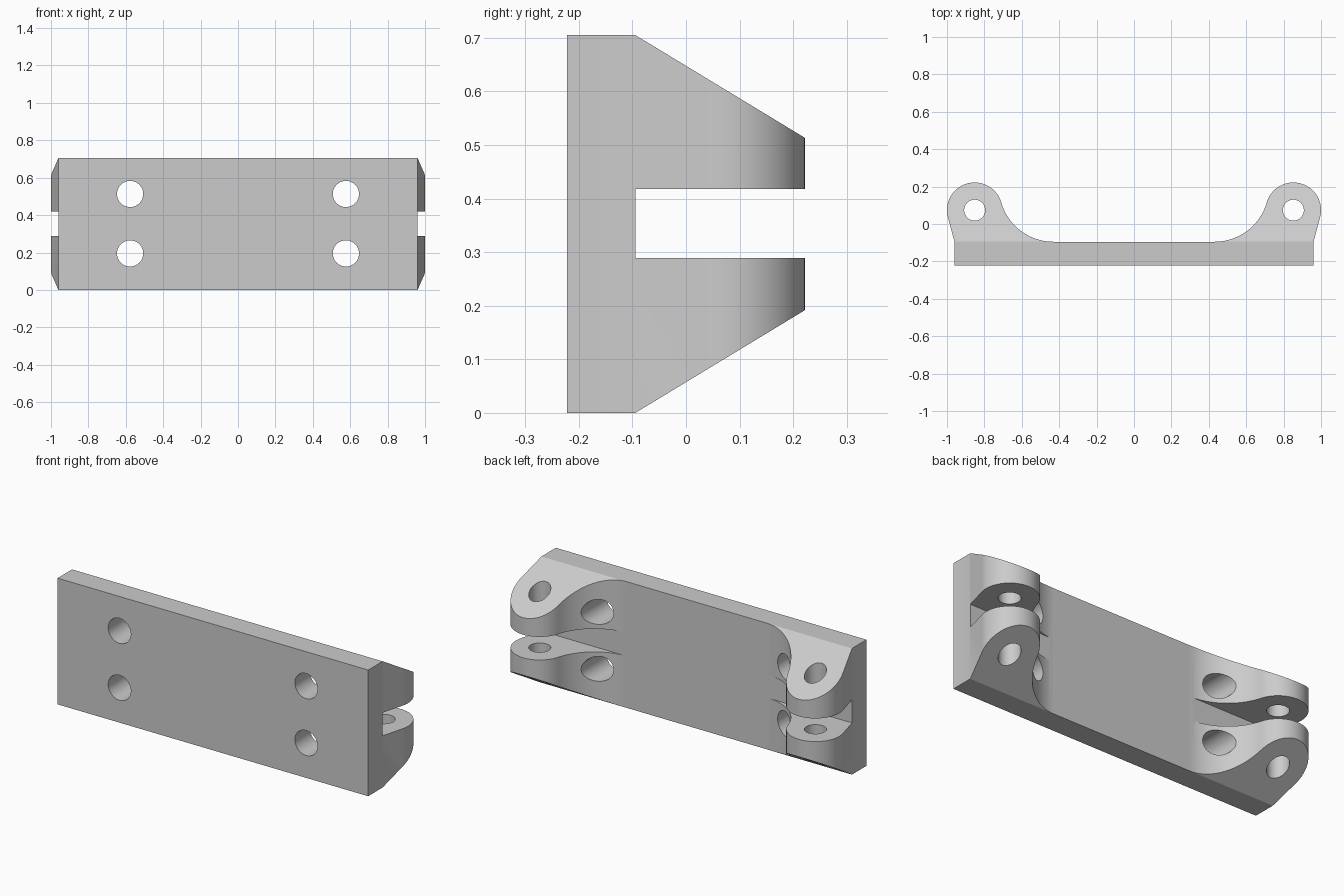
import bpy
import bmesh
from math import atan2, acos, hypot, cos, sin, pi
from mathutils import Matrix, Vector

if "Cube" in bpy.data.objects:
    bpy.data.objects.remove(bpy.data.objects["Cube"], do_unlink=True)

HEIGHT, HALF = 0.705, 0.96
FRONT, BACK = -0.222, -0.095
LUG_X, LUG_Y, LUG_R = 0.852, 0.074, 0.148
FILLET_X = 0.43

grey = bpy.data.materials.new("plain grey")
grey.use_nodes = True
grey.diffuse_color = (0.6, 0.6, 0.6, 1)
grey.node_tree.nodes["Principled BSDF"].inputs["Base Color"].default_value = grey.diffuse_color


def prism(name, points, offset):
    """Extrude a closed 3D outline along an offset."""
    bm = bmesh.new()
    face = bm.faces.new([bm.verts.new(p) for p in points])
    side = bmesh.ops.extrude_face_region(bm, geom=[face])["geom"]
    bmesh.ops.translate(bm, vec=Vector(offset),
                        verts=[v for v in side if isinstance(v, bmesh.types.BMVert)])
    bmesh.ops.recalc_face_normals(bm, faces=bm.faces)
    mesh = bpy.data.meshes.new(name)
    bm.to_mesh(mesh)
    bm.free()
    mesh.materials.append(grey)
    obj = bpy.data.objects.new(name, mesh)
    bpy.context.collection.objects.link(obj)
    return obj


def arc(cx, cy, r, start, end, steps):
    angles = [start + (end - start) * i / steps for i in range(steps + 1)]
    return [(cx + r * cos(a), cy + r * sin(a)) for a in angles]


def cut(target, cutter):
    cutter.hide_render = True
    mod = target.modifiers.new("cut", "BOOLEAN")
    mod.operation, mod.solver, mod.object = "DIFFERENCE", "EXACT", cutter
    bpy.context.view_layer.objects.active = target
    bpy.ops.object.modifier_apply(modifier=mod.name)
    bpy.data.objects.remove(cutter, do_unlink=True)


def drill(target, centre, radius, depth, along_y=False):
    ring = arc(0, 0, radius, 0, 2 * pi, 48)[:-1]
    turn = Matrix.Rotation(pi / 2 if along_y else 0, 3, "X")
    points = [Vector(centre) + turn @ Vector((x, y, -depth / 2)) for x, y in ring]
    cut(target, prism("hole_cutter", points, turn @ Vector((0, 0, depth))))


# Plan outline of one half: plate corner, rounded lug, tangent fillet
dx, rise = LUG_X - FILLET_X, LUG_Y - BACK
fillet_r = (dx**2 + rise**2 - LUG_R**2) / (2 * (rise + LUG_R))
lean = atan2(BACK + fillet_r - LUG_Y, dx)
ex, ey = HALF - LUG_X, BACK - LUG_Y
tangent = atan2(ey, ex) + acos(LUG_R / hypot(ex, ey))
half = [(HALF, FRONT), (HALF, BACK)]
half += arc(LUG_X, LUG_Y, LUG_R, tangent, pi - lean, 40)
half += arc(FILLET_X, BACK + fillet_r, fillet_r, -lean, -pi / 2, 24)[1:]
outline = half + [(-x, y) for x, y in reversed(half)]
bracket = prism("hinge_bracket", [(x, y, 0) for x, y in outline], (0, 0, HEIGHT))

# Sloped upper and lower faces of the lugs
edge, far = BACK + 0.0005, 0.3
drop = (far - edge) * 0.606
wedge = [(edge, HEIGHT), (far, HEIGHT - drop), (far, 0.9), (edge, 0.9)]
for flip in (False, True):
    points = [(-1.2, y, HEIGHT - z if flip else z) for y, z in wedge]
    cut(bracket, prism("slope_cutter", points, (2.4, 0, 0)))

for side in (-1, 1):
    # Slot between the upper and lower lugs
    slot = [(side * x, y, 0.289) for x, y in
            ((0.45, BACK + 0.001), (1.1, BACK + 0.001), (1.1, far), (0.45, far))]
    cut(bracket, prism("slot_cutter", slot, (0, 0, 0.129)))
    # Pin hole and two mounting holes
    drill(bracket, (side * LUG_X, LUG_Y, HEIGHT / 2), 0.056, 1)
    for z in (0.195, 0.513):
        drill(bracket, (side * 0.577, 0, z), 0.07, 1, along_y=True)

# Smooth curved walls, crisp edges
bpy.ops.object.select_all(action="DESELECT")
bracket.select_set(True)
bpy.context.view_layer.objects.active = bracket
bpy.ops.object.shade_smooth_by_angle(angle=pi / 7)
weighted = bracket.modifiers.new("even shading", "WEIGHTED_NORMAL")
weighted.keep_sharp = True
